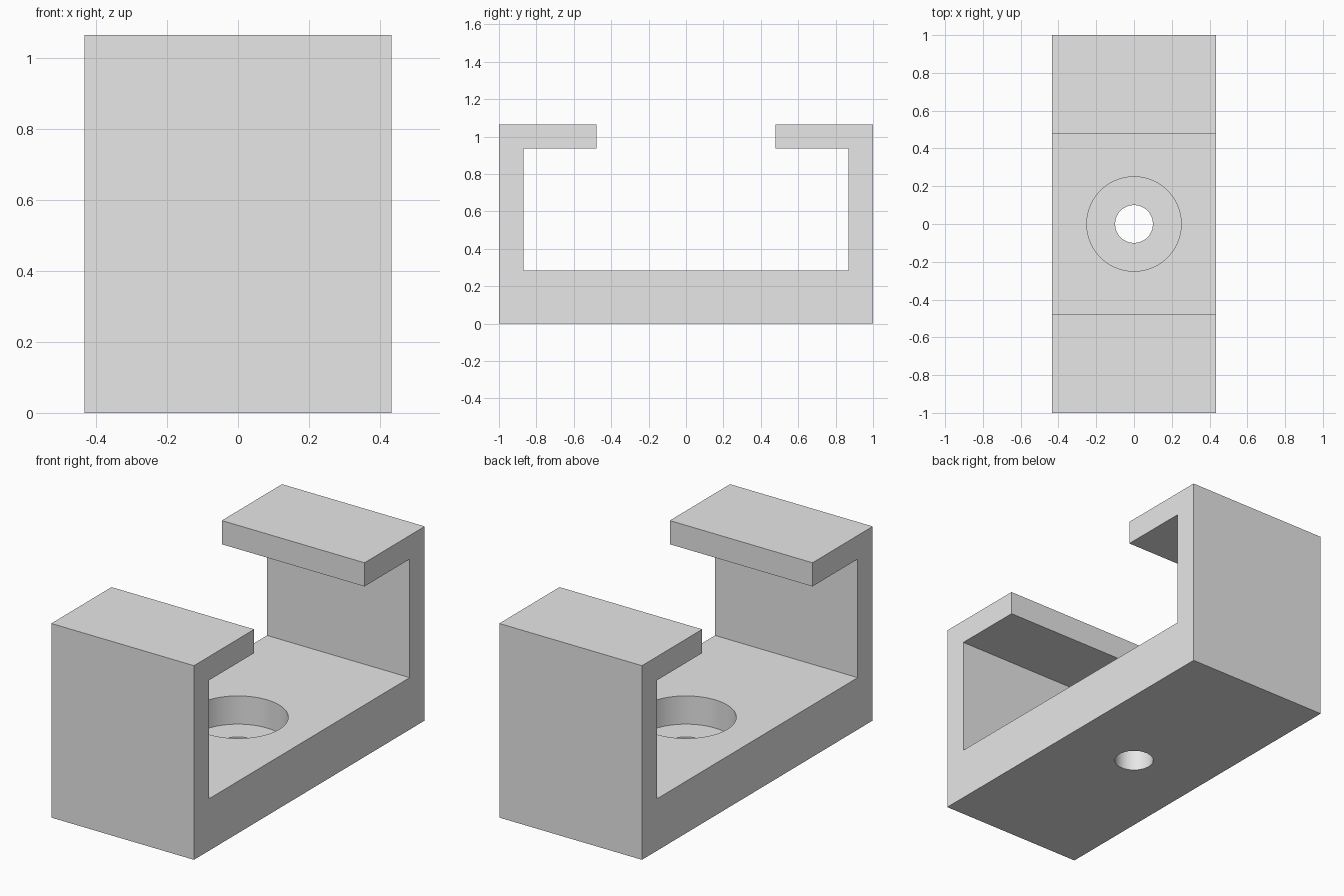
import bpy
import bmesh

cube = bpy.data.objects.get("Cube")
if cube:
    bpy.data.objects.remove(cube, do_unlink=True)

HALF_WIDTH = 0.433
HEIGHT, FLOOR, LIP_UNDER = 1.065, 0.285, 0.935
WALL_IN, LIP_END = 0.87, 0.478
BORE_FLOOR = 0.13

# Single plain grey
grey = bpy.data.materials.new("light_grey")
grey.use_nodes = True
colour = (0.8, 0.8, 0.8, 1)
grey.diffuse_color = colour
grey.node_tree.nodes["Principled BSDF"].inputs["Base Color"].default_value = colour

# Channel bracket: one half of the profile, mirrored, then extruded across x
half = [(1, 0), (1, HEIGHT), (LIP_END, HEIGHT), (LIP_END, LIP_UNDER),
        (WALL_IN, LIP_UNDER), (WALL_IN, FLOOR)]
profile = half + [(-y, z) for y, z in reversed(half)]

bm = bmesh.new()
face = bm.faces.new([bm.verts.new((-HALF_WIDTH, y, z)) for y, z in profile])
extruded = bmesh.ops.extrude_face_region(bm, geom=[face])
moved = [v for v in extruded["geom"] if isinstance(v, bmesh.types.BMVert)]
bmesh.ops.translate(bm, verts=moved, vec=(2 * HALF_WIDTH, 0, 0))
bmesh.ops.recalc_face_normals(bm, faces=bm.faces)
mesh = bpy.data.meshes.new("channel_bracket")
bm.to_mesh(mesh)
bm.free()
mesh.materials.append(grey)
bracket = bpy.data.objects.new("channel_bracket", mesh)
bpy.context.collection.objects.link(bracket)


def drill(name, radius, bottom, top):
    """Cut a vertical round hole through the bracket floor."""
    bpy.ops.mesh.primitive_cylinder_add(vertices=64, radius=radius, depth=top - bottom,
                                        location=(0, 0, (bottom + top) / 2))
    cutter = bpy.context.object
    cutter.name = name
    cutter.hide_render = True
    cutter.data.materials.append(grey)
    bpy.context.view_layer.objects.active = bracket
    cut = bracket.modifiers.new(name, "BOOLEAN")
    cut.operation = "DIFFERENCE"
    cut.solver = "EXACT"
    cut.object = cutter
    bpy.ops.object.modifier_apply(modifier=cut.name)
    bpy.data.objects.remove(cutter, do_unlink=True)


# Counterbore for the screw head, then the screw hole
drill("counterbore", 0.25, BORE_FLOOR, 0.5)
drill("screw_hole", 0.1, -0.2, 0.4)

# Smooth bore walls, sharp bracket edges
bpy.ops.object.select_all(action="DESELECT")
bracket.select_set(True)
bpy.context.view_layer.objects.active = bracket
bpy.ops.object.shade_smooth_by_angle()
